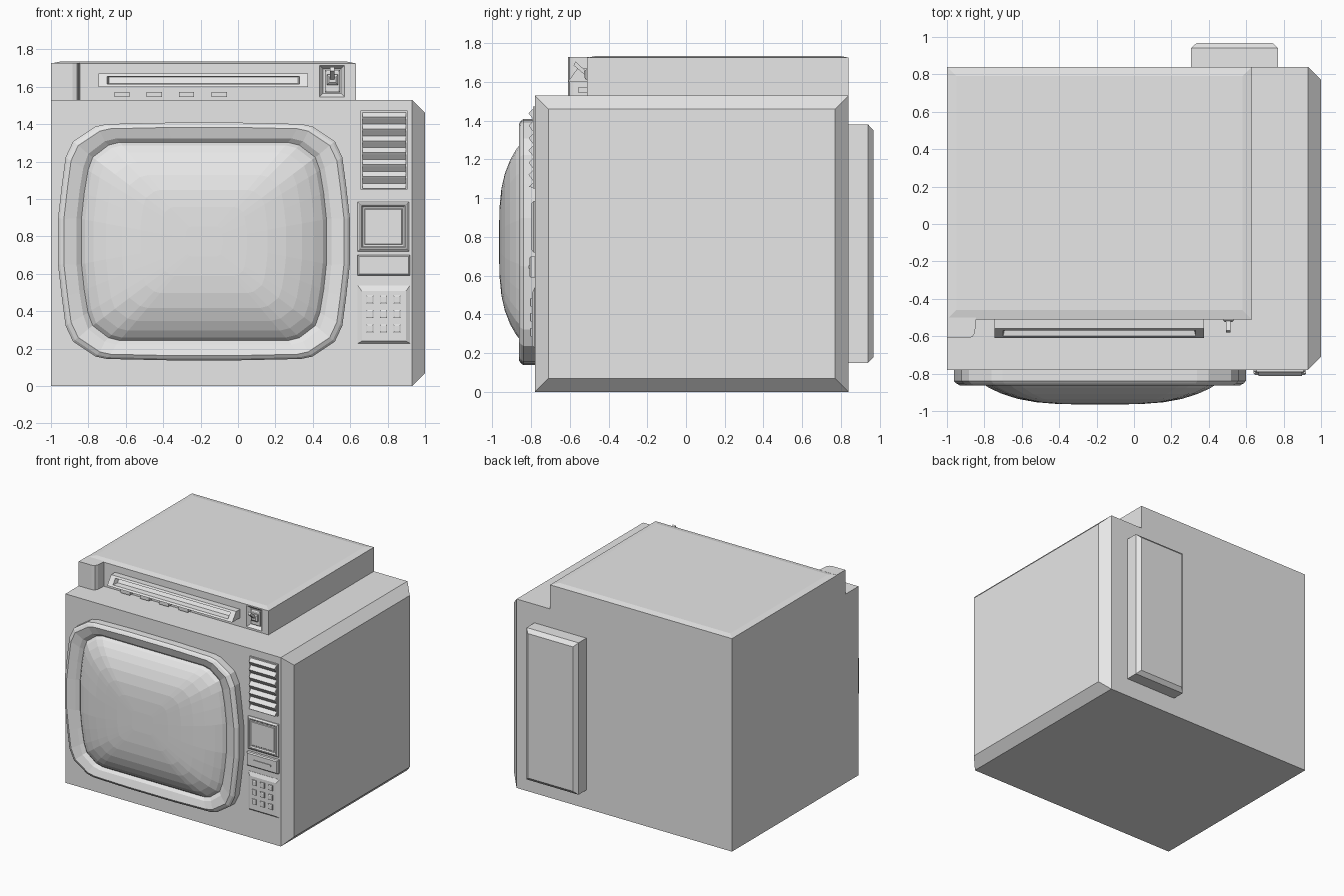
import bpy, bmesh, math

if "Cube" in bpy.data.objects:
    bpy.data.objects.remove(bpy.data.objects["Cube"])

# One plain casing colour throughout
grey = bpy.data.materials.new("casing_grey")
grey.diffuse_color = (0.8, 0.8, 0.8, 1)
grey.use_nodes = True
grey.node_tree.nodes["Principled BSDF"].inputs["Base Color"].default_value = grey.diffuse_color


def loft(name, rings, cap_start=True, cap_end=True):
    """Skin a list of equal-length point rings with flat faces."""
    bm = bmesh.new()
    vr = [[bm.verts.new(p) for p in r] for r in rings]
    n = len(rings[0])
    for a, b in zip(vr, vr[1:]):
        for i in range(n):
            j = (i + 1) % n
            bm.faces.new((a[i], a[j], b[j], b[i]))
    if cap_start:
        bm.faces.new(vr[0])
    if cap_end:
        bm.faces.new(vr[-1])
    bmesh.ops.recalc_face_normals(bm, faces=bm.faces)
    me = bpy.data.meshes.new(name)
    bm.to_mesh(me)
    bm.free()
    me.materials.append(grey)
    ob = bpy.data.objects.new(name, me)
    bpy.context.collection.objects.link(ob)
    return ob


def panel(name, x0, x1, z0, z1, steps):
    """Rectangle on an xz plane; steps are (inset, y) from the wall outwards."""
    return loft(name, [[(x0 + i, y, z0 + i), (x1 - i, y, z0 + i),
                        (x1 - i, y, z1 - i), (x0 + i, y, z1 - i)] for i, y in steps])


def prism_x(name, profile, x0, x1):
    """Extrude a (y, z) profile along x."""
    return loft(name, [[(x, y, z) for y, z in profile] for x in (x0, x1)])


# Cabinet with a chamfered right side
def side(x, i):
    return [(x, -0.78 + i, i), (x, 0.84 - i, i), (x, 0.84 - i, 1.53 - i), (x, -0.78 + i, 1.53 - i)]


loft("cabinet", [side(-1, 0), side(0.93, 0), side(1, 0.07)])


# Upper deck with a slightly crowned top
def deck_ring(i, z):
    return [(-1 + i, -0.51 + i, z), (0.63 - i, -0.51 + i, z), (0.63 - i, 0.84 - i, z), (-1 + i, 0.84 - i, z)]


deck = loft("upper_deck", [deck_ring(0, 1.52), deck_ring(0, 1.725), deck_ring(0.05, 1.735)])

# Switch recess cut into the deck front
cutter = panel("switch_cutter", 0.435, 0.57, 1.545, 1.715,
               [(-0.005, -0.52), (0.0, -0.51), (0.02, -0.485)])
mod = deck.modifiers.new("recess", "BOOLEAN")
mod.operation, mod.solver, mod.object = "DIFFERENCE", "EXACT", cutter
bpy.context.view_layer.objects.active = deck
bpy.ops.object.modifier_apply(modifier="recess")
bpy.data.objects.remove(cutter)

# Rounded column on the left of the deck
col = [(-1, -0.50), (-1, -0.61), (-0.885, -0.61), (-0.862, -0.602), (-0.85, -0.58), (-0.845, -0.50)]
loft("deck_column", [[(x, y, z) for x, y in col] for z in (1.52, 1.728)])

# Toggle switch in the recess
panel("switch_plate", 0.465, 0.545, 1.57, 1.69, [(0, -0.48), (0, -0.495), (0.008, -0.50)])
panel("switch_collar", 0.475, 0.535, 1.61, 1.665, [(0, -0.495), (0, -0.515), (0.012, -0.525)])
prism_x("switch_lever", [(-0.51, 1.625), (-0.58, 1.685), (-0.57, 1.705), (-0.51, 1.65)], 0.493, 0.517)

# Tape slot: wedge with a hollow sloping front
wedge = [(0, 0), (1, 0), (1, 1), (0, 1)]


def slope(ix, iz, push):
    pts = []
    for u, v in wedge:
        z = 1.60 + iz if v == 0 else 1.67 - iz
        x = -0.745 + ix if u == 0 else 0.375 - ix
        pts.append((x, -0.61 + 0.05 * (z - 1.60) / 0.07 + push, z))
    return pts


back = [(-0.745 + 1.12 * u, -0.50, 1.60 + 0.07 * v) for u, v in wedge]
loft("tape_slot", [back, slope(0, 0, 0), slope(0.045, 0.014, 0), slope(0.055, 0.018, 0.04)])

# Row of deck buttons
for k, x in enumerate((-0.62, -0.447, -0.275, -0.10)):
    panel(f"deck_button_{k + 1}", x - 0.041, x + 0.041, 1.545, 1.572, [(0, -0.50), (0, -0.558)])


# Picture tube surround and bulging glass
def outline(quad, y, s=1.0, cx=-0.182, cz=0.773):
    q = [(x, z) for x, z in quad]
    half = q + [(-x, z) for x, z in reversed(q)]
    full = half + [(-x, -z) for x, z in half]
    return [(cx + x * s, y, cz + z * s) for x, z in full]


frame_q = [(0.78, 0.125), (0.76, 0.30), (0.74, 0.45), (0.70, 0.535), (0.58, 0.615), (0.52, 0.628), (0.2, 0.635)]
glass_q = [(0.655, 0.12), (0.64, 0.26), (0.62, 0.38), (0.595, 0.45), (0.51, 0.515), (0.45, 0.53), (0.17, 0.53)]
loft("screen_surround",
     [outline(frame_q, -0.77), outline(frame_q, -0.84), outline(frame_q, -0.852, 0.985),
      outline(frame_q, -0.863, 0.96), outline(glass_q, -0.845, 1.04), outline(glass_q, -0.825)],
     cap_end=False)
loft("screen_glass",
     [outline(glass_q, y, s) for s, y in
      ((1, -0.825), (0.97, -0.848), (0.9, -0.878), (0.8, -0.908), (0.67, -0.935),
       (0.52, -0.953), (0.35, -0.962), (0.15, -0.965))], cap_start=False)

# Louvred vent
panel("vent_frame", 0.655, 0.907, 1.05, 1.472, [(0, -0.77), (0, -0.79), (0.01, -0.79), (0.012, -0.782)])
teeth, pitch = [(-0.77, 1.465)], 0.0635
for i in range(7):
    z = 1.465 - i * pitch
    teeth += [(-0.785, z), (-0.812, z - 0.027)]
    if i < 6:
        teeth.append((-0.806, z - 0.036))
teeth += [(-0.785, 1.055), (-0.77, 1.055)]
prism_x("vent_louvres", teeth, 0.665, 0.897)

# Small square display
panel("display", 0.64, 0.915, 0.72, 0.985,
      [(0, -0.77), (0, -0.787), (0.012, -0.797), (0.02, -0.797), (0.027, -0.786), (0.036, -0.786), (0.04, -0.79)])

# Drawer with a finger slot
panel("drawer", 0.64, 0.92, 0.59, 0.70, [(0, -0.77), (0, -0.80), (0.008, -0.808)])
panel("drawer_handle", 0.70, 0.862, 0.637, 0.652, [(0, -0.80), (0, -0.813)])

# Keypad with three rows of keys
loft("keypad", [[(0.64 + a, y, 0.228 + b), (0.92 - a, y, 0.228 + b),
                 (0.92 - a, y, 0.538 - t), (0.64 + a, y, 0.538 - t)]
                for a, b, t, y in ((0, 0, 0, -0.775), (0, 0, 0, -0.782), (0.022, 0.012, 0.03, -0.795))])
for r, z in enumerate((0.462, 0.385, 0.308)):
    for c, x in enumerate((0.705, 0.778, 0.85)):
        panel(f"key_{r + 1}_{c + 1}", x - 0.019, x + 0.019, z - 0.021, z + 0.021,
              [(0, -0.79), (0, -0.803), (0.005, -0.806)])

# Raised panel on the back
panel("back_panel", 0.305, 0.77, 0.15, 1.38, [(0, 0.83), (0, 0.94), (0.03, 0.968)])
